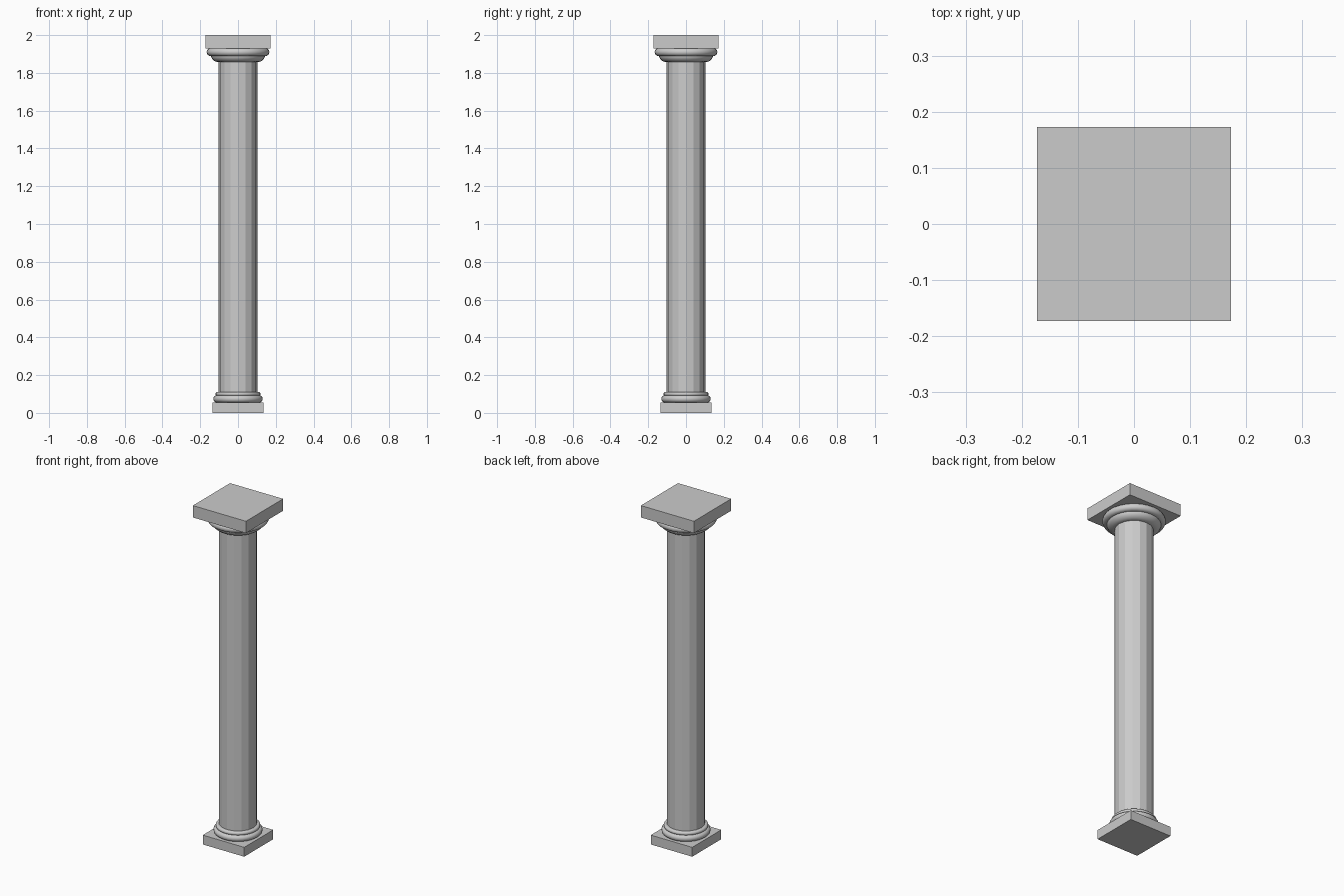
import bpy, bmesh, math

if "Cube" in bpy.data.objects:
    bpy.data.objects.remove(bpy.data.objects["Cube"])


def finish(name, bm, smooth_angle=None):
    bmesh.ops.recalc_face_normals(bm, faces=bm.faces[:])
    me = bpy.data.meshes.new(name)
    bm.to_mesh(me)
    bm.free()
    ob = bpy.data.objects.new(name, me)
    bpy.context.collection.objects.link(ob)
    if smooth_angle:
        bpy.ops.object.select_all(action='DESELECT')
        ob.select_set(True)
        bpy.context.view_layer.objects.active = ob
        bpy.ops.object.shade_smooth_by_angle(angle=math.radians(smooth_angle))
    return ob


def slab(name, half, z0, z1):
    bm = bmesh.new()
    bmesh.ops.create_cube(bm, size=1)
    bmesh.ops.scale(bm, vec=(2 * half, 2 * half, z1 - z0), verts=bm.verts)
    bmesh.ops.translate(bm, vec=(0, 0, (z0 + z1) / 2), verts=bm.verts)
    return finish(name, bm)


def lathe(name, profile, sides, smooth_angle=None):
    # stack of rings from (radius, height) points, capped at both ends
    bm = bmesh.new()
    rings = [[bm.verts.new((r * math.cos(2 * math.pi * i / sides),
                            r * math.sin(2 * math.pi * i / sides), z))
              for i in range(sides)] for r, z in profile]
    for a, b in zip(rings, rings[1:]):
        for i in range(sides):
            j = (i + 1) % sides
            bm.faces.new((a[i], a[j], b[j], b[i]))
    bm.faces.new(rings[0][::-1])
    bm.faces.new(rings[-1])
    return finish(name, bm, smooth_angle)


def bulge(radius, z0, z1, steps=8):
    # half-round moulding profile
    h = (z1 - z0) / 2
    return [(radius - h + h * math.sin(math.pi * k / steps),
             (z0 + z1) / 2 - h * math.cos(math.pi * k / steps))
            for k in range(steps + 1)]


# Base: square plinth with two round mouldings
slab("plinth", 0.135, 0, 0.055)
lathe("base_lower_moulding", bulge(0.131, 0.055, 0.093), 32, 40)
lathe("base_upper_moulding", bulge(0.119, 0.089, 0.111), 32, 40)

# Faceted shaft in eleven courses
lathe("shaft", [(0.102, 0.09 + 1.79 * k / 11) for k in range(12)], 16)

# Capital: flared neck, large moulding and square abacus
lathe("capital_neck", [(0.108, 1.857), (0.122, 1.861), (0.135, 1.872),
                       (0.142, 1.885), (0.142, 1.895)], 32, 40)
lathe("capital_moulding", bulge(0.166, 1.889, 1.931), 32, 40)
slab("abacus", 0.173, 1.93, 2.0)
